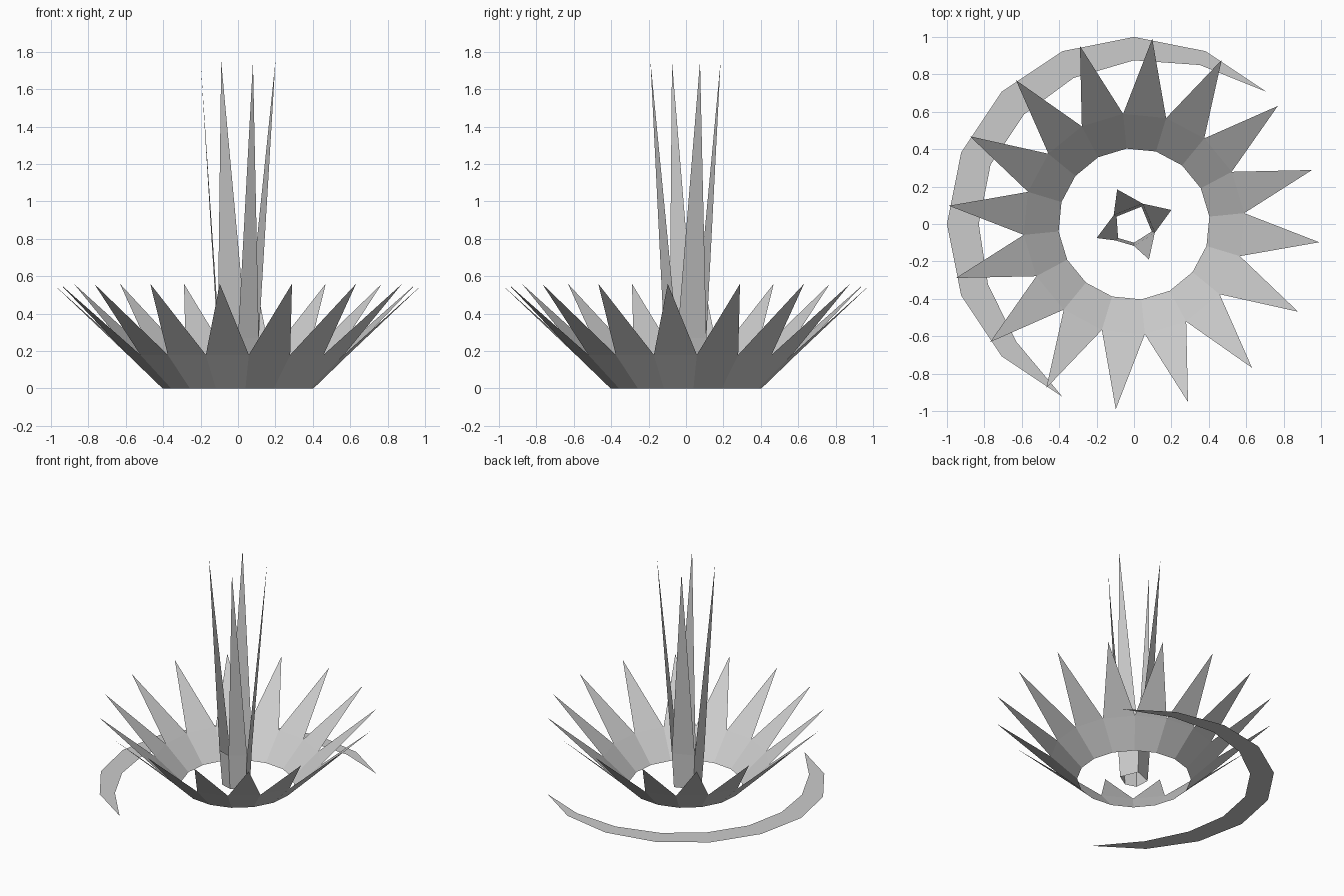
import bpy
from math import sin, cos, radians
from mathutils import Vector

if "Cube" in bpy.data.objects:
    bpy.data.objects.remove(bpy.data.objects["Cube"])


def polar(r, deg, z=0.0):
    return Vector((r * cos(radians(deg)), r * sin(radians(deg)), z))


def make_object(name, verts, faces):
    mesh = bpy.data.meshes.new(name)
    mesh.from_pydata([tuple(v) for v in verts], [], faces)
    mesh.update()
    obj = bpy.data.objects.new(name, mesh)
    bpy.context.collection.objects.link(obj)
    return obj


def spiked_ring(name, base, notch, tips):
    """Open flaring band; each side ends in a spike unless its tip is None."""
    n = len(base)
    verts = list(base) + list(notch)
    faces = []
    for i in range(n):
        j = (i + 1) % n
        faces.append((i, j, n + j, n + i))
        if tips[i] is not None:
            verts.append(tips[i])
            faces.append((n + i, n + j, len(verts) - 1))
    return make_object(name, verts, faces)


# Outer crown of sixteen outward-leaning spikes
step = 22.5
angles = [step / 4 + step * i for i in range(16)]
spiked_ring("outer_spike_crown",
            [polar(0.405, a) for a in angles],
            [polar(0.592, a, 0.18) for a in angles],
            [polar(0.995, a + step / 2, 0.56) for a in angles])

# Inner cluster of four tall spikes on a slightly uneven five-sided base
base_xy = [(-0.085, -0.075), (0.0, -0.10), (0.095, -0.04), (0.04, 0.093), (-0.093, 0.04)]
tip_xy = [None, (0.08, -0.19), (0.20, 0.075), (-0.09, 0.185), (-0.20, -0.075)]
spiked_ring("inner_tall_spikes",
            [Vector((x, y, 0)) for x, y in base_xy],
            [Vector((x * 1.17, y * 1.17, 0.27)) for x, y in base_xy],
            [Vector((*t, 1.75)) if t else None for t in tip_xy])

# Flat crescent lying on the ground round the back left
inner_radii = [0.92, 0.875, 0.845, 0.83, 0.83, 0.83, 0.845, 0.89]
outer = [polar(1.0, 45 + step * i) for i in range(10)]
inner = [polar(r, 67.5 + step * i) for i, r in enumerate(inner_radii)]
faces = [(0, 1, 10), (8, 9, 17)]
faces += [(i, i + 1, 10 + i, 9 + i) for i in range(1, 8)]
make_object("ground_crescent", outer + inner, faces)
